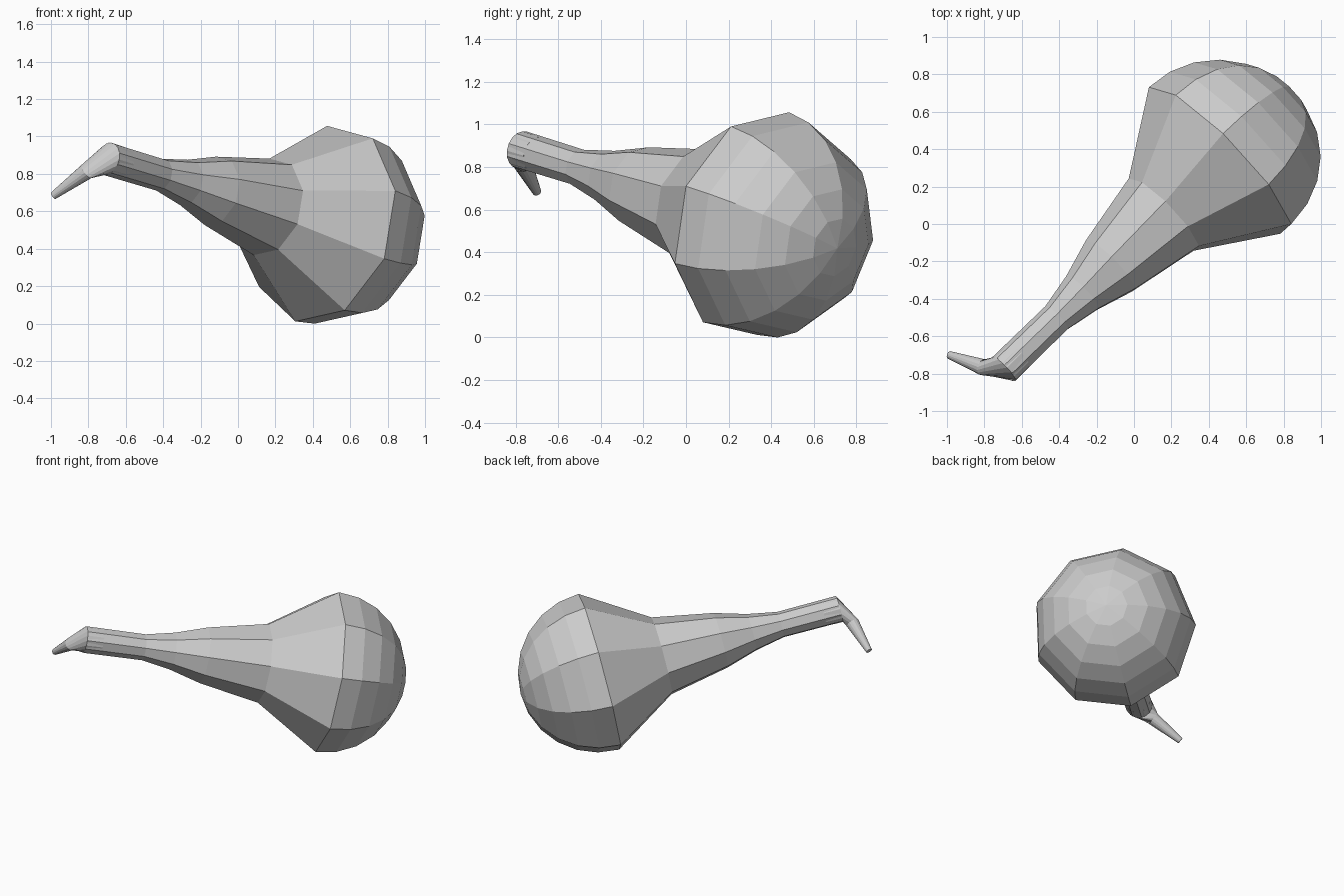
import bpy, bmesh
from math import sin, cos, pi, radians
from mathutils import Vector

if "Cube" in bpy.data.objects:
    bpy.data.objects.remove(bpy.data.objects["Cube"])

CENTER = Vector((0.457, 0.341, 0.533))           # centre of the widest ring
AXIS = Vector((0.702, 0.681, -0.212)).normalized()
SIDE = Vector((0.706, -0.628, 0.325))            # direction of one ring corner


def ring(bm, c, n, r, sides):
    u = (SIDE - n * SIDE.dot(n)).normalized()
    v = n.cross(u)
    return [bm.verts.new(c + r * (cos(2 * pi * k / sides) * u + sin(2 * pi * k / sides) * v))
            for k in range(sides)]


def loft(name, stations, sides, apex=None):
    """Skin rings given as (centre, normal, radius); close the far end with an apex or cap."""
    bm = bmesh.new()
    rings = [ring(bm, c, n, r, sides) for c, n, r in stations]
    for a, b in zip(rings, rings[1:]):
        for i in range(sides):
            j = (i + 1) % sides
            bm.faces.new((a[i], a[j], b[j], b[i]))
    bm.faces.new(rings[0][::-1])
    if apex is None:
        bm.faces.new(rings[-1])
    else:
        tip = bm.verts.new(apex)
        for i in range(sides):
            bm.faces.new((rings[-1][i], rings[-1][(i + 1) % sides], tip))
    bmesh.ops.recalc_face_normals(bm, faces=bm.faces)
    mesh = bpy.data.meshes.new(name)
    bm.to_mesh(mesh)
    bm.free()
    obj = bpy.data.objects.new(name, mesh)
    bpy.context.collection.objects.link(obj)
    return obj


# Nine-sided gourd: neck profile, then a hemispherical dome
R = 0.543
profile = [(-1.64, 0.09), (-1.24, 0.088), (-1.043, 0.126), (-0.83, 0.19), (-0.426, 0.268)]
profile += [(R * sin(radians(a)), R * cos(radians(a))) for a in range(0, 90, 15)]
loft("gourd_body", [(CENTER + AXIS * t, AXIS, r) for t, r in profile], 9, CENTER + AXIS * R)

# Rounder sleeve set in the neck end, bending into a tapered spout
tip = Vector((-0.988, -0.70, 0.683))
mid = Vector((-0.81, -0.765, 0.813))
end = CENTER + AXIS * -1.643
spout_dir = (mid - tip).normalized()
loft("spout", [(tip, spout_dir, 0.021),
               (mid, spout_dir, 0.044),
               (end, AXIS, 0.088),
               (CENTER + AXIS * -1.53, AXIS, 0.086)], 16)
